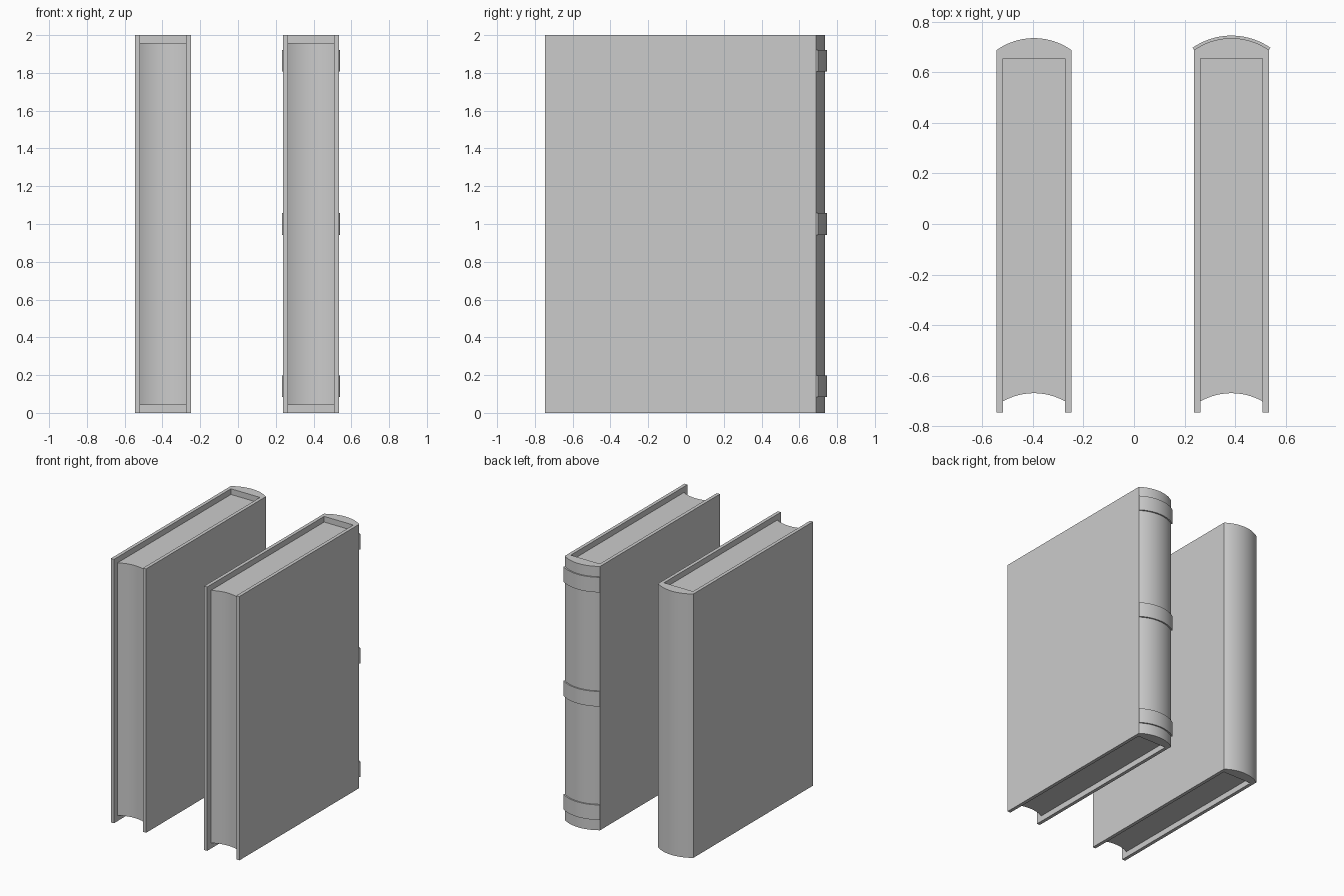
import bpy, bmesh, math

if "Cube" in bpy.data.objects:
    bpy.data.objects.remove(bpy.data.objects["Cube"])


def arc(half, y_edge, y_mid, n=20):
    """Circular arc from +half to -half, bulging from y_edge to y_mid."""
    s = y_mid - y_edge
    r = (half * half + s * s) / (2 * s)
    a = math.asin(half / r)
    return [(r * math.sin(a * (1 - 2 * i / n)),
             y_mid - r + r * math.cos(a * (1 - 2 * i / n))) for i in range(n + 1)]


def extrude(name, outline, x, z0, z1):
    bm = bmesh.new()
    face = bm.faces.new([bm.verts.new((x + px, py, z0)) for px, py in outline])
    res = bmesh.ops.extrude_face_region(bm, geom=[face])
    top = [v for v in res["geom"] if isinstance(v, bmesh.types.BMVert)]
    bmesh.ops.translate(bm, verts=top, vec=(0, 0, z1 - z0))
    bmesh.ops.recalc_face_normals(bm, faces=bm.faces[:])
    mesh = bpy.data.meshes.new(name)
    bm.to_mesh(mesh)
    bm.free()
    ob = bpy.data.objects.new(name, mesh)
    bpy.context.collection.objects.link(ob)
    bpy.ops.object.select_all(action='DESELECT')
    ob.select_set(True)
    bpy.context.view_layer.objects.active = ob
    bpy.ops.object.shade_smooth_by_angle(angle=math.radians(30))
    return ob


OUT, INN = 0.148, 0.122      # half widths outside and inside the boards
FRONT, INNER_SPINE = -0.746, 0.655

# U-shaped binding: rounded spine and two boards
cover = arc(OUT, 0.689, 0.736) + [
    (-OUT, FRONT), (-INN, FRONT), (-INN, INNER_SPINE),
    (INN, INNER_SPINE), (INN, FRONT), (OUT, FRONT)]

# Page block with a hollow fore edge
pages = arc(INN, -0.702, -0.67) + [(-INN, INNER_SPINE), (INN, INNER_SPINE)]

# Raised band wrapped over the spine
band = arc(0.154, 0.698, 0.746) + arc(0.146, 0.687, 0.732)[::-1]

LEFT_X, RIGHT_X = -0.396, 0.386
for side, x in (("left", LEFT_X), ("right", RIGHT_X)):
    extrude(side + "_book_cover", cover, x, 0, 2)
    extrude(side + "_book_pages", pages, x, 0.043, 1.957)

for i, z in enumerate((0.14, 1.0, 1.865)):
    extrude("spine_band_%d" % (i + 1), band, RIGHT_X, z - 0.057, z + 0.057)
